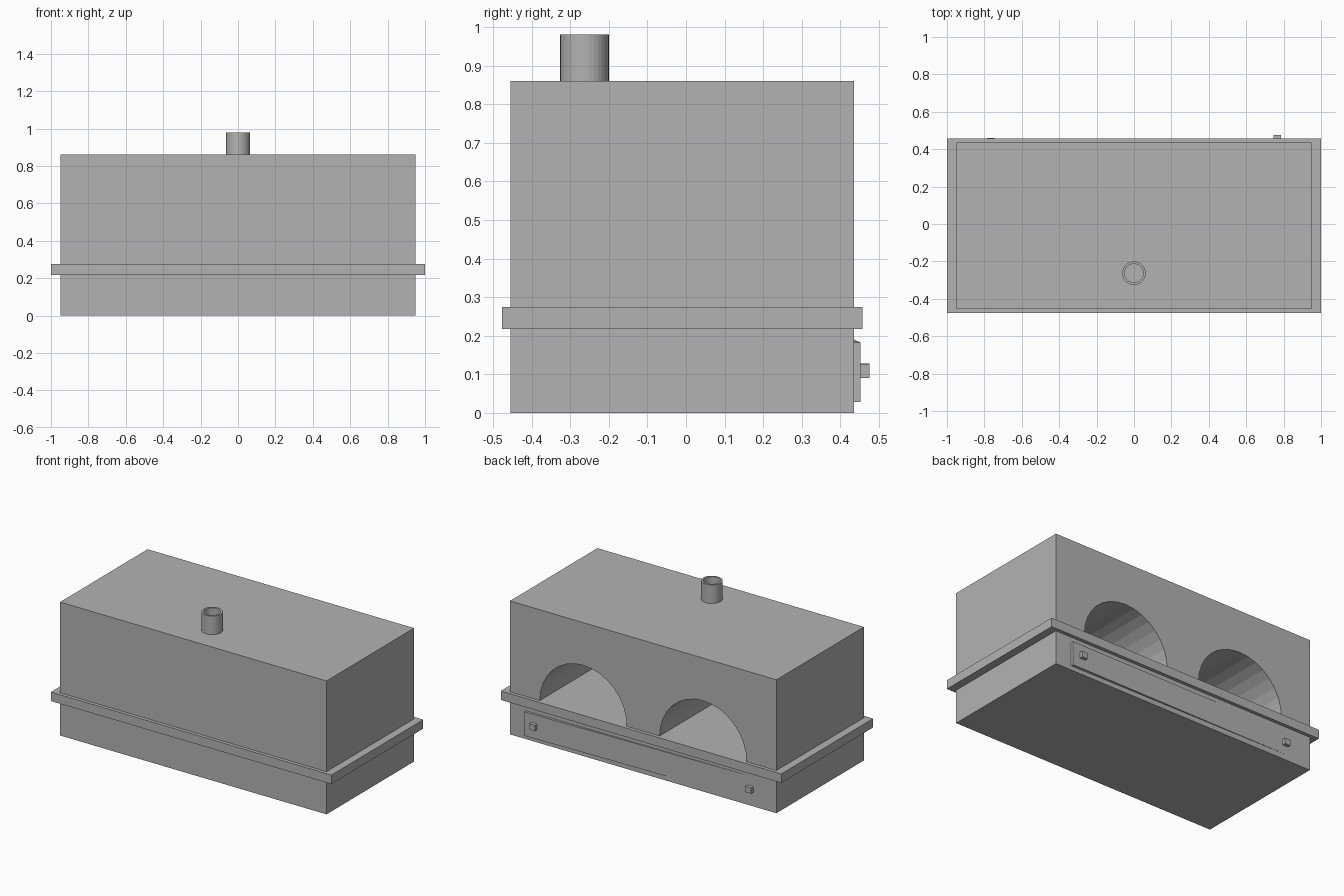
import bpy
import bmesh
import math
from mathutils import Matrix, Vector

old = bpy.data.objects.get("Cube")
if old:
    bpy.data.objects.remove(old, do_unlink=True)

grey = bpy.data.materials.new("plain grey")
grey.use_nodes = True
GREY = (0.45, 0.45, 0.45, 1)
grey.diffuse_color = GREY
grey.node_tree.nodes["Principled BSDF"].inputs["Base Color"].default_value = GREY


def make_object(name, bm):
    bmesh.ops.recalc_face_normals(bm, faces=bm.faces)
    mesh = bpy.data.meshes.new(name)
    bm.to_mesh(mesh)
    bm.free()
    mesh.materials.append(grey)
    obj = bpy.data.objects.new(name, mesh)
    bpy.context.scene.collection.objects.link(obj)
    return obj


def box(name, low, high):
    low, high = Vector(low), Vector(high)
    bm = bmesh.new()
    bmesh.ops.create_cube(bm, size=1, matrix=Matrix.Translation((low + high) / 2)
                          @ Matrix.Diagonal((*(high - low), 1)))
    return make_object(name, bm)


# Stacked masonry: base, overhanging ledge, upper block
BACK, FRONT, LEDGE_TOP = 0.436, -0.455, 0.275
box("base", (-0.95, FRONT, 0), (0.95, BACK, 0.217))
box("ledge", (-1, -0.477, 0.217), (1, 0.458, LEDGE_TOP))
upper = box("upper_block", (-0.95, FRONT, LEDGE_TOP), (0.95, BACK, 0.86))

# Two arched chambers open at the back, with the ledge as floor
MOUTH, END = 0.6, -0.36
for side, x in (("left", 0.427), ("right", -0.427)):
    bm = bmesh.new()
    bmesh.ops.create_cone(bm, cap_ends=True, segments=32, radius1=0.31, radius2=0.31,
                          depth=MOUTH - END,
                          matrix=Matrix.Translation((x, (MOUTH + END) / 2, LEDGE_TOP))
                          @ Matrix.Rotation(math.pi / 2, 4, "X"))
    cutter = make_object(side + "_arch_cutter", bm)
    cutter.hide_render = True
    cutter.hide_set(True)
    cut = upper.modifiers.new(side + "_arch", "BOOLEAN")
    cut.operation = "DIFFERENCE"
    cut.solver = "EXACT"
    cut.object = cutter

# Hollow chimney pipe: lathe a wall profile
bm = bmesh.new()
profile = [(0.05, 0.86), (0.063, 0.86), (0.063, 0.98), (0.05, 0.98)]
verts = [bm.verts.new((r, 0, z)) for r, z in profile]
edges = [bm.edges.new((verts[i], verts[(i + 1) % 4])) for i in range(4)]
bmesh.ops.spin(bm, geom=verts + edges, cent=(0, 0, 0), axis=(0, 0, 1),
               angle=math.tau, steps=32, use_merge=True)
bmesh.ops.remove_doubles(bm, verts=bm.verts, dist=0.0001)
bmesh.ops.translate(bm, verts=bm.verts, vec=(0, -0.263, 0))
make_object("chimney", bm)

# Slightly crooked panel on the back of the base, with two square knobs
tilt = (Matrix.Translation((0, 0.4442, 0.109))
        @ Matrix.Rotation(0.0047, 4, "Y") @ Matrix.Rotation(0.0102, 4, "Z"))
parts = [
    box("panel", (-0.836, -0.03, -0.077), (0.836, 0, 0.077)),
    box("left_knob", (0.745, -0.01, -0.015), (0.785, 0.023, 0.022)),
    box("right_knob", (-0.785, -0.01, -0.022), (-0.745, 0.023, 0.015)),
]
for part in parts:
    part.matrix_world = tilt
